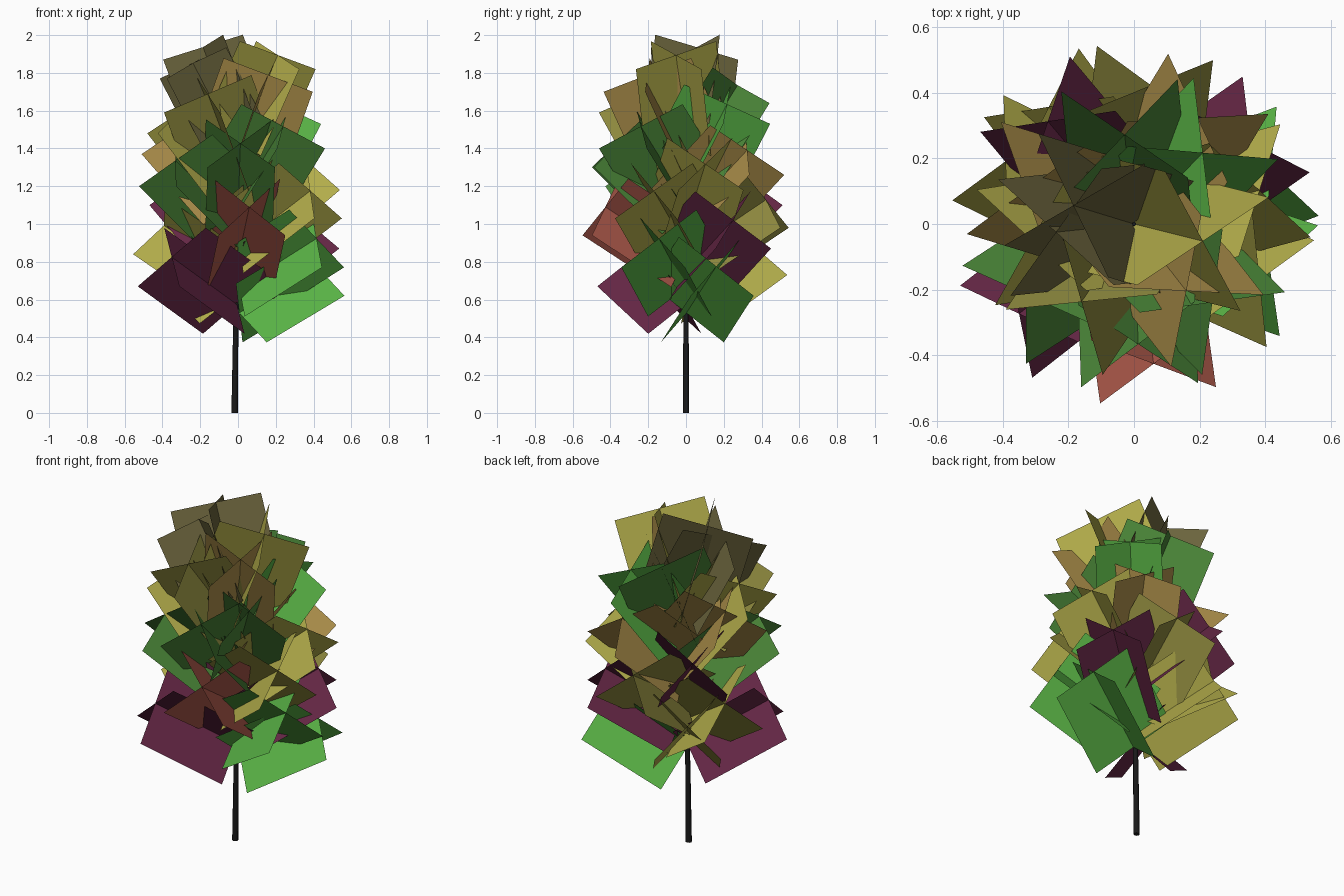
import bpy, bmesh, math
from mathutils import Vector

if "Cube" in bpy.data.objects:
    bpy.data.objects.remove(bpy.data.objects["Cube"])

SIZE = 0.505             # side of each square leaf card
HALF = SIZE / 2
PALETTE = {
    "green": (0.10, 0.45, 0.06), "dark_green": (0.07, 0.24, 0.04),
    "olive": (0.28, 0.26, 0.05), "yellow": (0.45, 0.42, 0.07),
    "purple": (0.13, 0.02, 0.06), "red": (0.42, 0.10, 0.07),
    "orange": (0.42, 0.28, 0.07), "dark": (0.16, 0.14, 0.05),
    "bark": (0.01, 0.01, 0.01),
}
MATS = {}
for key, rgb in PALETTE.items():
    MATS[key] = bpy.data.materials.new(key)
    MATS[key].diffuse_color = (*rgb, 1)


def make_object(name, bm, mat):
    mesh = bpy.data.meshes.new(name)
    bm.to_mesh(mesh)
    bm.free()
    mesh.materials.append(MATS[mat])
    ob = bpy.data.objects.new(name, mesh)
    bpy.context.collection.objects.link(ob)
    return ob


def tilt(z):
    """Sprays rise more steeply towards the top of the crown."""
    pts = [(0.6, 29), (0.95, 33), (1.2, 40), (1.4, 49), (1.55, 55), (1.76, 62), (1.9, 70)]
    for (z0, a0), (z1, a1) in zip(pts, pts[1:]):
        if z <= z1:
            return math.radians(a0 + (a1 - a0) * (z - z0) / (z1 - z0))


def leaf_spray(name, azimuth, tip_z, mat):
    """Two crossed square cards growing out of the trunk; tip_z = lower outer corners."""
    a, e = math.radians(azimuth), tilt(tip_z)
    out = Vector((math.cos(a), math.sin(a), 0))
    side = Vector((-math.sin(a), math.cos(a), 0))
    up = Vector((0, 0, 1))
    axis = out * math.cos(e) + up * math.sin(e)
    normal = up * math.cos(e) - out * math.sin(e)
    base_z = tip_z - SIZE * math.sin(e) + HALF * math.sqrt(0.5) * math.cos(e)
    base = Vector((0, 0, base_z)) + out * 0.007
    bm = bmesh.new()
    for s in (1, -1):
        w = (side * s + normal).normalized() * HALF
        corners = (base - w, base - w + axis * SIZE, base + w + axis * SIZE, base + w)
        bm.faces.new([bm.verts.new(c) for c in corners])
    make_object(name, bm, mat)


# Trunk: slim tapered stem with a slight wander
bm = bmesh.new()
rings = []
for x, z, r in [(-0.018, 0, 0.017), (-0.012, 0.45, 0.014), (0, 0.9, 0.011), (0, 1.5, 0.006)]:
    rings.append([bm.verts.new((x + r * math.cos(k * math.tau / 8),
                                r * math.sin(k * math.tau / 8), z)) for k in range(8)])
for lo, hi in zip(rings, rings[1:]):
    for k in range(8):
        j = (k + 1) % 8
        bm.faces.new((lo[k], lo[j], hi[j], hi[k]))
bm.faces.new(rings[0][::-1])
bm.faces.new(rings[-1])
trunk = make_object("trunk", bm, "bark")
for p in trunk.data.polygons:
    p.use_smooth = len(p.vertices) == 4

# Crown: azimuth in degrees, height of the outer lower corners, colour
SPRAYS = [
    (21, 0.62, "green"), (218, 0.67, "purple"), (126, 0.73, "yellow"),
    (341, 0.77, "green"), (154, 0.84, "yellow"), (35, 0.87, "purple"),
    (278, 0.94, "red"), (83, 0.98, "olive"), (336, 1.03, "yellow"),
    (130, 1.10, "purple"), (15, 1.18, "yellow"), (213, 1.20, "dark_green"),
    (59, 1.26, "orange"), (272, 1.30, "dark_green"), (163, 1.37, "orange"),
    (315, 1.40, "dark_green"), (189, 1.48, "yellow"), (46, 1.53, "green"),
    (236, 1.59, "olive"), (96, 1.64, "dark_green"),
    (308, 1.70, "orange"), (186, 1.77, "dark"), (346, 1.82, "yellow"),
    (163, 1.87, "dark"),
]
for i, (az, z, mat) in enumerate(SPRAYS, 1):
    leaf_spray(f"leaf_spray_{i:02d}", az, z, mat)

for m in bpy.data.materials:
    if m.users and not m.is_grease_pencil:
        m.use_nodes = True
        m.node_tree.nodes["Principled BSDF"].inputs["Base Color"].default_value = m.diffuse_color
